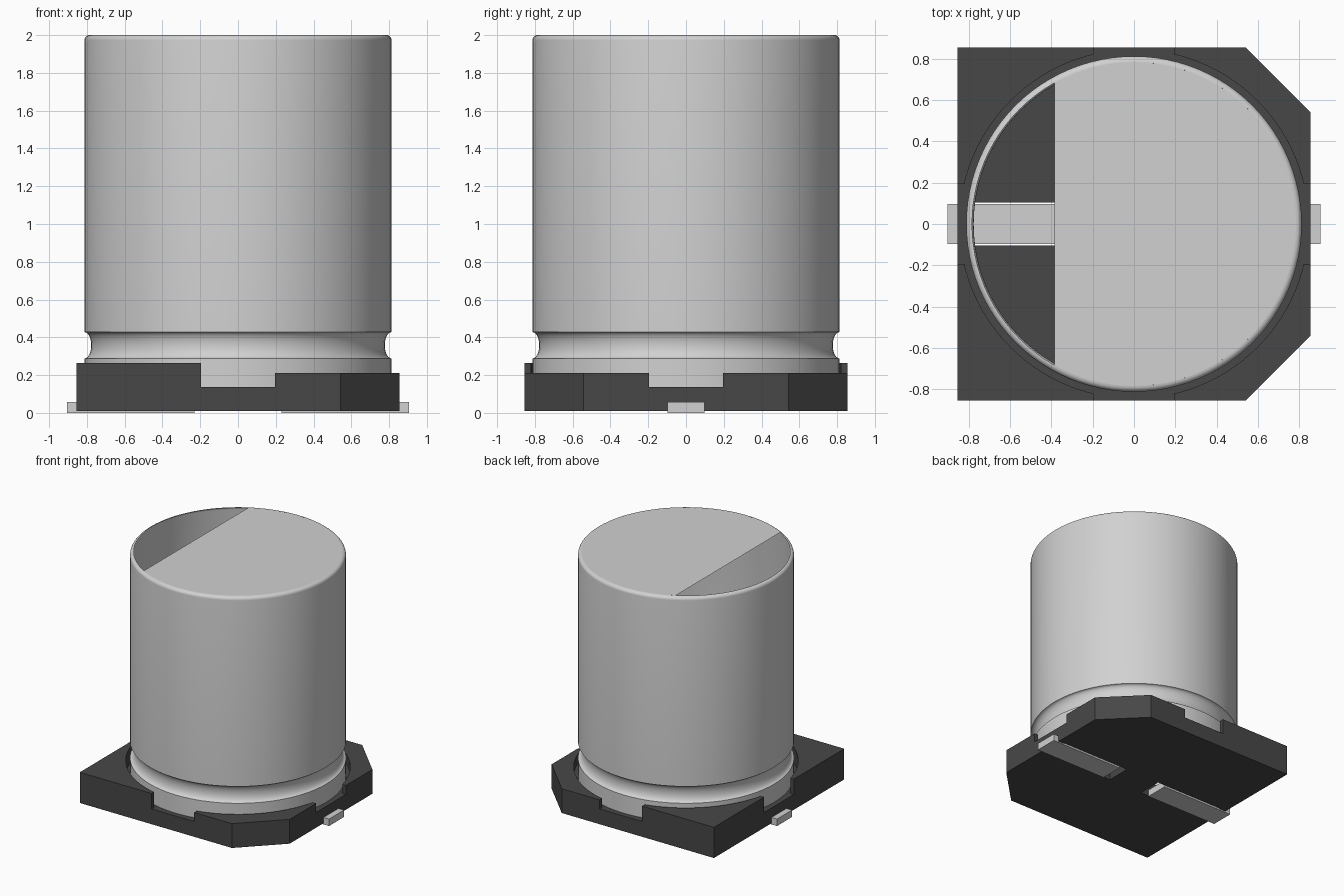
import bpy, bmesh, math

old = bpy.data.objects.get("Cube")
if old:
    bpy.data.objects.remove(old, do_unlink=True)


def material(name, srgb):
    lin = ((srgb + 0.055) / 1.055) ** 2.4
    m = bpy.data.materials.new(name)
    m.use_nodes = True
    m.diffuse_color = (lin, lin, lin, 1)
    m.node_tree.nodes["Principled BSDF"].inputs["Base Color"].default_value = (lin, lin, lin, 1)
    return m


METAL = material("light grey metal", 0.82)
PLASTIC = material("dark grey plastic", 0.28)


def finish(name, bm, mat):
    bmesh.ops.recalc_face_normals(bm, faces=bm.faces)
    me = bpy.data.meshes.new(name)
    bm.to_mesh(me)
    bm.free()
    me.materials.append(mat)
    ob = bpy.data.objects.new(name, me)
    bpy.context.collection.objects.link(ob)
    return ob


def prism(name, outline, z0, z1, mat):
    bm = bmesh.new()
    low = [bm.verts.new((x, y, z0)) for x, y in outline]
    high = [bm.verts.new((x, y, z1)) for x, y in outline]
    bm.faces.new(low[::-1])
    bm.faces.new(high)
    for i in range(len(low)):
        j = (i + 1) % len(low)
        bm.faces.new((low[i], low[j], high[j], high[i]))
    return finish(name, bm, mat)


def box(name, x0, x1, y0, y1, z0, z1, mat):
    return prism(name, [(x0, y0), (x1, y0), (x1, y1), (x0, y1)], z0, z1, mat)


def circle(r, n=96):
    return [(r * math.cos(math.tau * i / n), r * math.sin(math.tau * i / n)) for i in range(n)]


def cut(ob, cutter):
    mod = ob.modifiers.new("cut", "BOOLEAN")
    mod.operation, mod.solver, mod.object = "DIFFERENCE", "EXACT", cutter
    bpy.context.view_layer.update()
    ev = ob.evaluated_get(bpy.context.evaluated_depsgraph_get())
    me = bpy.data.meshes.new_from_object(ev)
    ob.modifiers.clear()
    ob.data = me
    bpy.data.objects.remove(cutter, do_unlink=True)


# Base: square with two chamfered corners
S, C = 0.855, 0.543
base = prism("base", [(-S, -S), (C, -S), (S, -C), (S, C), (C, S), (-S, S)], 0.01, 0.265, PLASTIC)
FLOOR, N = 0.137, 0.195
# Lower corner posts on the chamfered side
cut(base, box("cutter", 0, 1, -1, 1, 0.212, 0.4, PLASTIC))
# Round seat for the can and four side notches
cut(base, prism("cutter", circle(0.845), FLOOR, 0.4, PLASTIC))
cut(base, box("cutter", -N, N, -1, 1, FLOOR, 0.4, PLASTIC))
cut(base, box("cutter", -1, 1, -N, N, FLOOR, 0.4, PLASTIC))

# Leads lying in slots through the base
for side, label in ((1, "left"), (-1, "right")):
    x0, x1 = sorted((side * 0.16, side * 0.795))
    cut(base, box("cutter", x0, x1, -0.105, 0.105, -0.1, 0.2, PLASTIC))
    x0, x1 = sorted((side * 0.23, side * 0.905))
    box(label + "_lead", x0, x1, -0.098, 0.098, 0, 0.058, METAL)

# Can: revolved skin with a crimped groove near the bottom and a rounded rim
R, F = 0.813, 0.028
profile = [(R, FLOOR), (R, 0.288)]
for i in range(1, 12):
    t = i / 12
    profile.append((R - 0.036 * math.sin(math.pi * t), 0.358 - 0.07 * math.cos(math.pi * t)))
profile.append((R, 0.428))
for i in range(7):
    a = math.pi / 2 * i / 6
    profile.append((R - F + F * math.cos(a), 2 - F + F * math.sin(a)))
SEG = 96
bm = bmesh.new()
rings = [[bm.verts.new((x, y, z)) for x, y in circle(r, SEG)] for r, z in profile]
for a, b in zip(rings, rings[1:]):
    for i in range(SEG):
        j = (i + 1) % SEG
        bm.faces.new((a[i], a[j], b[j], b[i]))
can = finish("can", bm, METAL)

# Lid: disc with one segment left open
half = math.acos(-0.385 / (R - F))
bm = bmesh.new()
lid_pts = [(-half + 2 * half * i / 64) for i in range(65)]
face = bm.faces.new([bm.verts.new(((R - F) * math.cos(a), (R - F) * math.sin(a), 2)) for a in lid_pts])
lid = finish("lid", bm, METAL)
if lid.data.polygons[0].normal.z < 0:
    lid.data.flip_normals()

# Smooth the can and the round seat
for ob in (can, base):
    bpy.ops.object.select_all(action="DESELECT")
    ob.select_set(True)
    bpy.context.view_layer.objects.active = ob
    bpy.ops.object.shade_smooth_by_angle(angle=math.radians(25))
